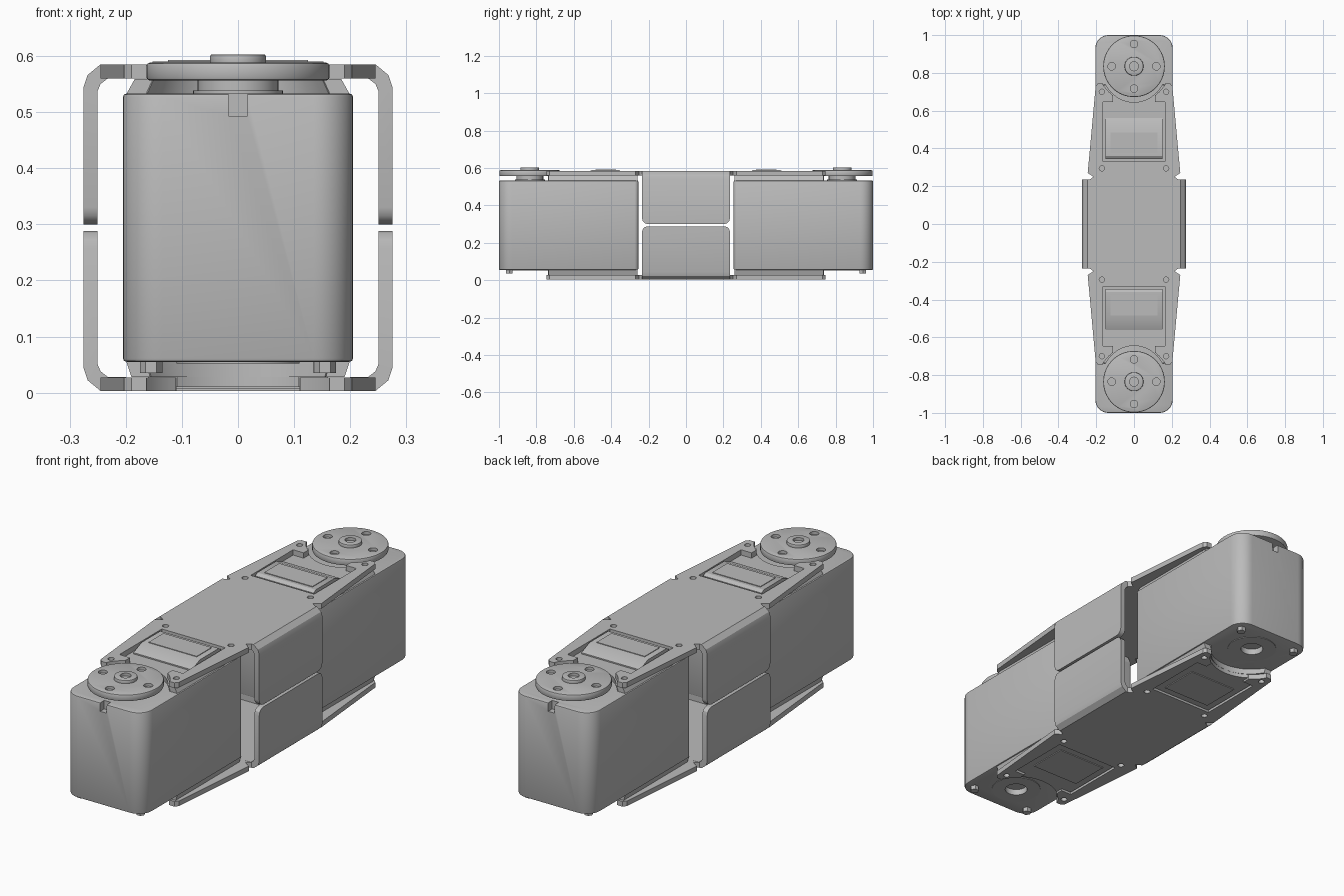
import bpy, bmesh, math
from mathutils import Matrix

cube = bpy.data.objects.get("Cube")
if cube:
    bpy.data.objects.remove(cube, do_unlink=True)

GREY = (0.5, 0.5, 0.5, 1)
mat = bpy.data.materials.new("plain grey")
mat.use_nodes = True
mat.diffuse_color = GREY
mat.node_tree.nodes["Principled BSDF"].inputs["Base Color"].default_value = GREY

HORN_Y = 0.835          # servo output axis
TOP, BOTTOM = 0.585, 0.003
FLIP = TOP + BOTTOM     # mirrors a height about the bracket's middle


def circle(r, cx=0, cy=0, n=48):
    return [(cx + r * math.cos(2 * math.pi * i / n), cy + r * math.sin(2 * math.pi * i / n)) for i in range(n)]


def arc(cx, cy, r, a0, a1, n=8):
    return [(cx + r * math.cos(math.radians(a0 + (a1 - a0) * i / n)),
             cy + r * math.sin(math.radians(a0 + (a1 - a0) * i / n))) for i in range(n + 1)]


def prism(name, pts, z0, z1, taper=1.0, bevel=0, upright=False):
    """Extrude an outline from z0 to z1; upright turns an x-z outline along y."""
    bm = bmesh.new()
    low = bm.faces.new([bm.verts.new((x, y, z0)) for x, y in pts])
    out = bmesh.ops.extrude_face_region(bm, geom=[low])
    for v in out["geom"]:
        if isinstance(v, bmesh.types.BMVert):
            v.co.z = z1
            v.co.x *= taper
    if upright:
        bmesh.ops.transform(bm, matrix=Matrix.Rotation(math.pi / 2, 4, 'X'), verts=bm.verts)
    bmesh.ops.recalc_face_normals(bm, faces=bm.faces)
    mesh = bpy.data.meshes.new(name)
    bm.to_mesh(mesh)
    bm.free()
    mesh.materials.append(mat)
    ob = bpy.data.objects.new(name, mesh)
    bpy.context.collection.objects.link(ob)
    if bevel:
        m = ob.modifiers.new("edge", 'BEVEL')
        m.width, m.segments, m.limit_method = bevel, 2, 'ANGLE'
        m.angle_limit = math.radians(50)
    return ob


def finish(ob, cutters=()):
    """Apply the bevel, cut the holes and shade."""
    for c in cutters:
        m = ob.modifiers.new("cut", 'BOOLEAN')
        m.operation, m.solver, m.object = 'DIFFERENCE', 'EXACT', c
    bpy.ops.object.select_all(action='DESELECT')
    bpy.context.view_layer.objects.active = ob
    ob.select_set(True)
    for m in list(ob.modifiers):
        bpy.ops.object.modifier_apply(modifier=m.name)
    for c in cutters:
        bpy.data.objects.remove(c, do_unlink=True)
    bpy.ops.object.shade_smooth_by_angle(angle=math.radians(30))
    return ob


def drill(x, y, r, z0, z1, n=16):
    c = prism("drill", circle(r, x, y, n), z0, z1)
    c.hide_render = True
    return c


def box(x, y0, y1):
    return [(-x, y0), (x, y0), (x, y1), (-x, y1)]


def end(s, pts):
    return [(x, s * y) for x, y in pts]


# Concave edge that clears the round horn, and the shapes that use it
def horn_edge(x):
    a = math.degrees(math.acos(x / 0.19))
    return arc(0, HORN_Y, 0.19, -a, a - 180, 16)


quarter = [(0.235, 0.235), (0.215, 0.25), (0.245, 0.27), (0.203, 0.73), (0.19, 0.745), (0.163, 0.745)]
quarter += arc(0, HORN_Y, 0.19, -31, -54.6, 5) + [(0.11, 0.645), (0.165, 0.645), (0.165, 0.33)]
plate = quarter + [(-x, y) for x, y in quarter[::-1]]
plate += [(-x, -y) for x, y in quarter] + [(x, -y) for x, y in quarter[::-1]]

# Bracket halves: plate with open windows, plus two bent side flanges
flange = [(0.25, 0.3), (0.275, 0.3), (0.275, 0.545), (0.268, 0.566), (0.245, TOP),
          (0.2, TOP), (0.2, 0.56), (0.232, 0.56), (0.245, 0.55), (0.25, 0.538)]
for side, flip in (("upper", False), ("lower", True)):
    z0, z1 = (BOTTOM, 0.027) if flip else (0.56, TOP)
    holes = [drill(sx * 0.17, sy * y, 0.014, z0 - 0.02, z1 + 0.02)
             for sx in (1, -1) for sy in (1, -1) for y in (0.295, 0.7)]
    finish(prism(side + "_bracket_plate", plate, z0, z1), holes)
    for sx, hand in ((1, "left"), (-1, "right")):
        pts = [(sx * x, FLIP - z if flip else z) for x, z in flange]
        ob = prism(f"{side}_{hand}_flange", pts, -0.235, 0.235, upright=True)
        # clip the free corners
        bm = bmesh.new()
        bm.from_mesh(ob.data)
        tip = FLIP - 0.3 if flip else 0.3
        free = [e for e in bm.edges if all(abs(v.co.z - tip) < 1e-4 for v in e.verts)
                and abs(e.verts[0].co.y - e.verts[1].co.y) < 1e-4]
        bmesh.ops.bevel(bm, geom=free, offset=0.03, segments=3, profile=0.5, affect='EDGES')
        bm.to_mesh(ob.data)
        bm.free()
        finish(ob)

# Servo at each end
case = arc(0.185, 0.275, 0.02, -90, 0, 4) + arc(0.135, 0.93, 0.07, 0, 90)
case += [(-x, y) for x, y in case[::-1]]
step = [(0.2, 0.26), (0.2, 0.735), (0.165, 0.735)] + horn_edge(0.163) + [(-0.165, 0.735), (-0.2, 0.735), (-0.2, 0.26)]
tongue = [(0.16, 0.335), (0.16, 0.64), (0.108, 0.64)] + horn_edge(0.108) + [(-0.108, 0.64), (-0.16, 0.64), (-0.16, 0.335)]

for s, tag in ((-1, "front"), (1, "back")):
    hy = s * HORN_Y
    # case with cable notch and a recessed screw well below
    notch = prism("notch", end(s, box(0.017, 0.97, 1.05)), 0.493, 0.6)
    notch.hide_render = True
    finish(prism(tag + "_servo_case", end(s, case), 0.055, 0.533, bevel=0.006),
           [notch, drill(0, hy, 0.05, 0.02, 0.08, 32)])
    finish(prism(tag + "_servo_top_step", end(s, step), 0.53, 0.559, taper=0.92))
    finish(prism(tag + "_servo_bottom_step", end(s, step), 0.058, 0.028, taper=0.95))
    finish(prism(tag + "_bottom_tongue", end(s, tongue), 0.01, 0.03))
    finish(prism(tag + "_bottom_label", end(s, box(0.125, 0.37, 0.56)), 0.006, 0.011))

    # gearbox hump rising through the upper window, sloped towards the horn
    hump = [(s * y, z) for y, z in ((0.345, 0.55), (0.345, 0.58), (0.36, 0.59), (0.5, 0.59), (0.56, 0.565), (0.56, 0.55))]
    ob = prism(tag + "_gearbox_hump", hump, -0.152, 0.152, upright=True)
    ob.data.transform(Matrix.Rotation(math.pi / 2, 4, 'Z'))
    finish(ob)
    finish(prism(tag + "_hump_panel", end(s, box(0.125, 0.375, 0.485)), 0.588, 0.593))

    # output shaft, horn with four screw holes, bored hub
    finish(prism(tag + "_shaft_collar", circle(0.08, 0, hy), 0.53, 0.538))
    finish(prism(tag + "_output_shaft", circle(0.072, 0, hy), 0.535, 0.56))
    around = [drill(x, hy + y, 0.02, 0.575, 0.62) for x, y in circle(0.118, n=4)]
    finish(prism(tag + "_horn", circle(0.163, 0, hy, 64), 0.556, 0.588, bevel=0.006), around)
    finish(prism(tag + "_hub", circle(0.05, 0, hy), 0.58, 0.603, bevel=0.004),
           [drill(0, hy, 0.024, 0.59, 0.62)])

    # raised ring around the screw well, and the case bolts below
    finish(prism(tag + "_bottom_ring", circle(0.11, 0, hy), 0.052, 0.06),
           [drill(0, hy, 0.05, 0.02, 0.08, 32)])
    for sx, hand in ((1, "left"), (-1, "right")):
        finish(prism(f"{tag}_{hand}_case_bolt", circle(0.02, sx * 0.155, s * 0.945, 6), 0.035, 0.06))
